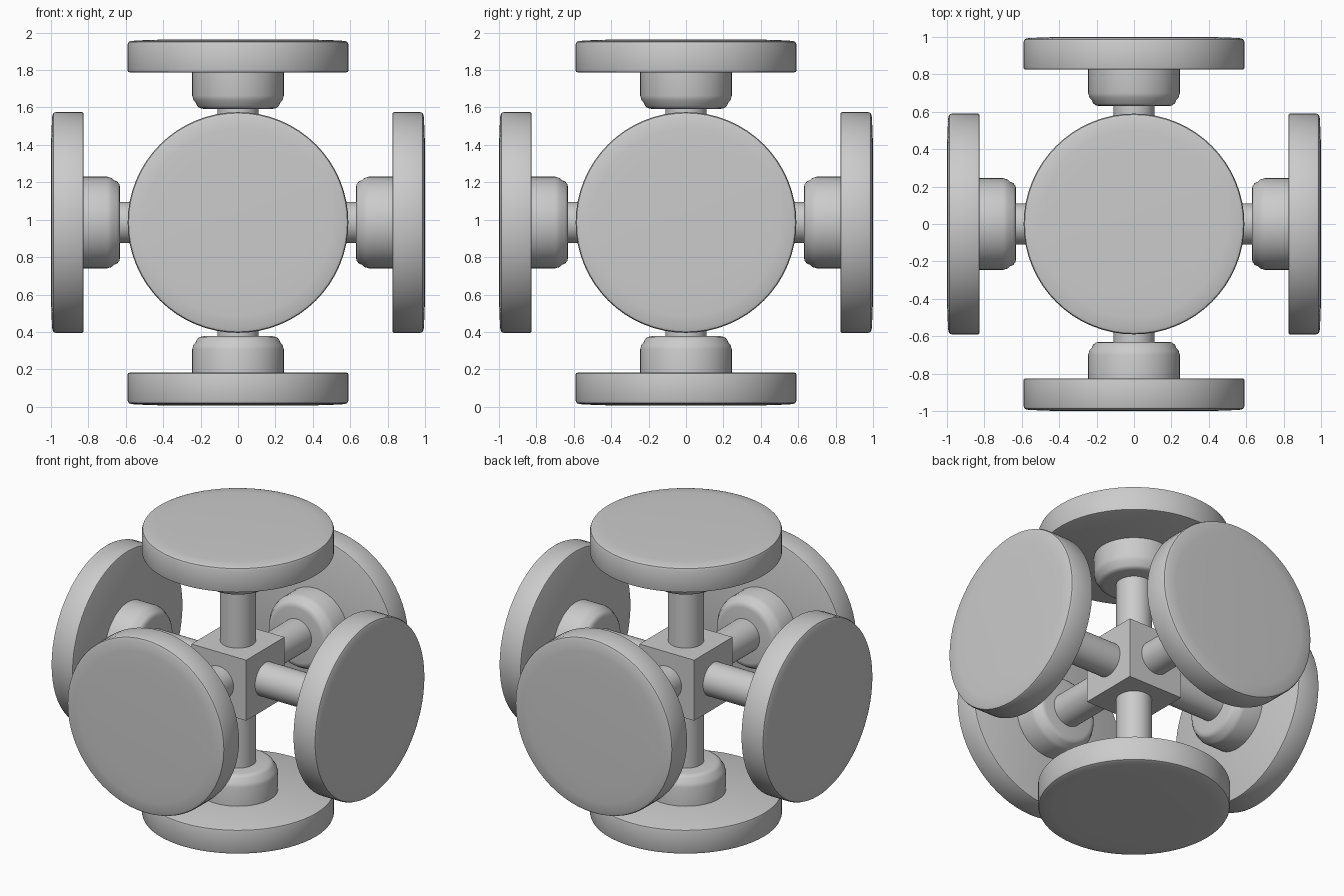
import bpy, bmesh, math
from mathutils import Vector, Matrix

if "Cube" in bpy.data.objects:
    bpy.data.objects.remove(bpy.data.objects["Cube"])

CZ = 0.985
SEG = 64


def finish(bm, name, matrix):
    bmesh.ops.recalc_face_normals(bm, faces=bm.faces)
    me = bpy.data.meshes.new(name)
    bm.to_mesh(me)
    bm.free()
    ob = bpy.data.objects.new(name, me)
    bpy.context.collection.objects.link(ob)
    ob.matrix_world = matrix
    return ob


def lathe(name, profile, matrix):
    """Spin (radius, height) points about local z; closed at both ends."""
    bm = bmesh.new()
    rings = []
    for r, h in profile:
        rings.append([bm.verts.new((r * math.cos(2 * math.pi * i / SEG),
                                    r * math.sin(2 * math.pi * i / SEG), h))
                      for i in range(SEG)])
    for a, b in zip(rings, rings[1:]):
        for i in range(SEG):
            j = (i + 1) % SEG
            bm.faces.new((a[i], a[j], b[j], b[i]))
    bm.faces.new(rings[0])
    bm.faces.new(rings[-1])
    ob = finish(bm, name, matrix)
    bpy.ops.object.select_all(action='DESELECT')
    ob.select_set(True)
    bpy.context.view_layer.objects.active = ob
    bpy.ops.object.shade_smooth_by_angle(angle=math.radians(40))


# central cube
bm = bmesh.new()
bmesh.ops.create_cube(bm, size=0.41)
finish(bm, "centre_block", Matrix.Translation((0, 0, CZ)))

# profiles measured outward from the centre
shaft = [(0.11, 0.19), (0.11, 0.66)]
collar = [(0.185, 0.63), (0.205, 0.634), (0.218, 0.645), (0.226, 0.662),
          (0.238, 0.676), (0.245, 0.70), (0.245, 0.835)]
disc = [(0.58, 0.825), (0.588, 0.828), (0.59, 0.834), (0.59, 0.975),
        (0.585, 0.987), (0.57, 0.993), (0.50, 0.997), (0.40, 1.0)]

# six identical arms; the vertical pair is set in slightly
arms = {"right": (1, 0, 0), "left": (-1, 0, 0), "back": (0, 1, 0),
        "front": (0, -1, 0), "top": (0, 0, 1), "bottom": (0, 0, -1)}
for side, d in arms.items():
    d = Vector(d)
    rot = d.to_track_quat('Z', 'Y').to_matrix().to_4x4()
    inset = -0.022 if d.z else 0.0
    mat = Matrix.Translation(Vector((0, 0, CZ)) + d * inset) @ rot
    lathe(side + "_shaft", shaft, mat)
    lathe(side + "_collar", collar, mat)
    lathe(side + "_disc", disc, mat)
